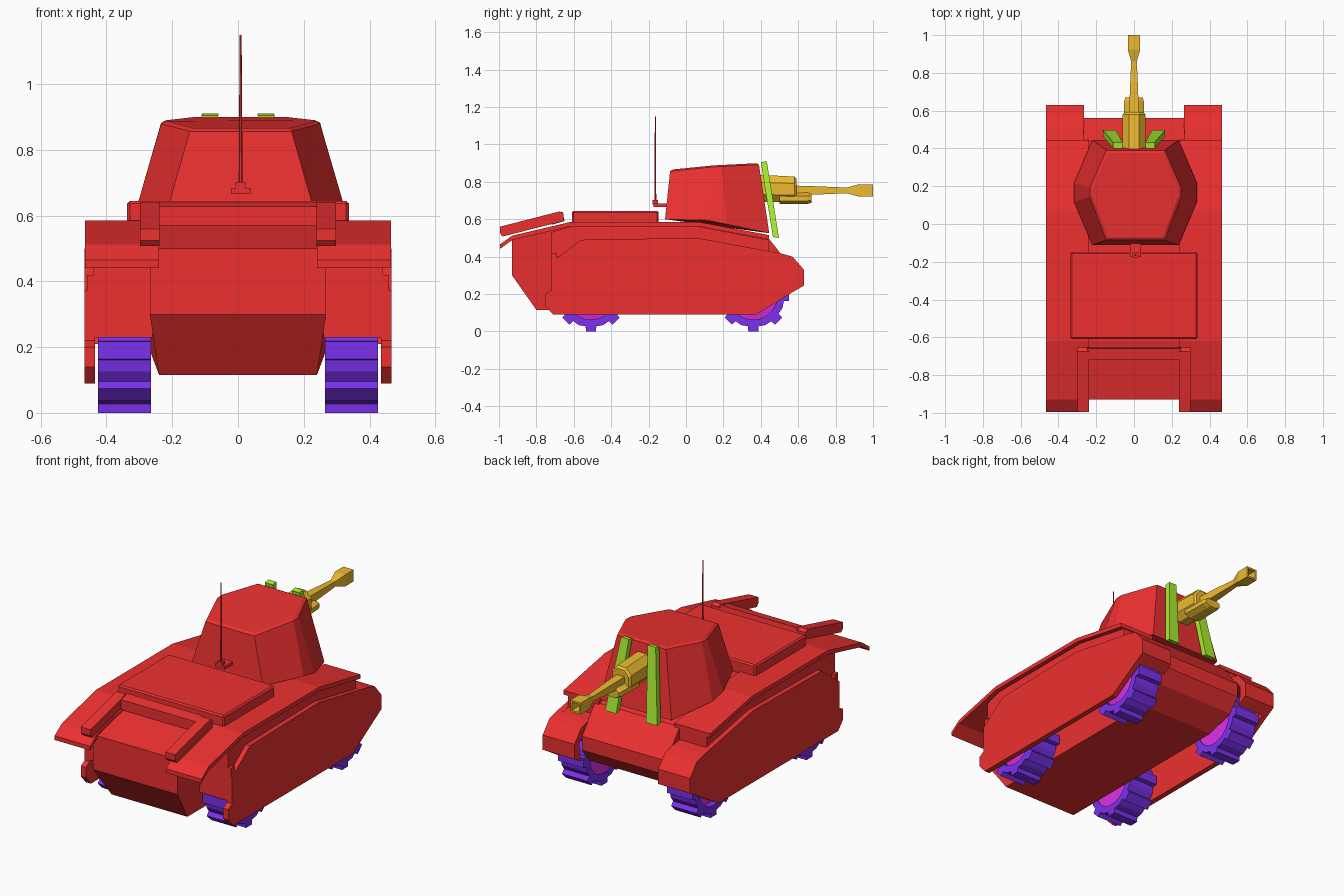
import bpy, bmesh
from math import sin, cos, pi, radians

if "Cube" in bpy.data.objects:
    bpy.data.objects.remove(bpy.data.objects["Cube"])


def material(name, rgb):
    m = bpy.data.materials.new(name)
    m.diffuse_color = (*rgb, 1)
    m.use_nodes = True
    m.node_tree.nodes["Principled BSDF"].inputs["Base Color"].default_value = m.diffuse_color
    return m


RED = material("red_paint", (0.85, 0.03, 0.03))
ORANGE = material("orange_paint", (0.85, 0.5, 0.03))
GREEN = material("green_paint", (0.4, 0.85, 0.03))
BLUE = material("blue_paint", (0.2, 0.03, 0.85))
MAGENTA = material("magenta_paint", (0.75, 0.03, 0.8))


def loft(name, rings, mat, mirror=False, closed=False):
    """Skin a row of equal-length point rings; cap the ends unless closed."""
    bm = bmesh.new()
    vs = [[bm.verts.new(p) for p in r] for r in rings]
    n = len(vs[0])
    pairs = list(zip(vs, vs[1:])) + ([(vs[-1], vs[0])] if closed else [])
    for a, b in pairs:
        for i in range(n):
            j = (i + 1) % n
            bm.faces.new((a[i], a[j], b[j], b[i]))
    if not closed:
        bm.faces.new(vs[0])
        bm.faces.new(vs[-1])
    bmesh.ops.recalc_face_normals(bm, faces=bm.faces)
    me = bpy.data.meshes.new(name)
    bm.to_mesh(me)
    bm.free()
    me.materials.append(mat)
    ob = bpy.data.objects.new(name, me)
    bpy.context.collection.objects.link(ob)
    if mirror:
        ob.modifiers.new("mirror", 'MIRROR')
    return ob


def prism(name, profile, x0, x1, mat=RED, mirror=False):
    """Extrude a (y, z) profile between two x positions."""
    return loft(name, [[(x, y, z) for y, z in profile] for x in (x0, x1)], mat, mirror)


def box(name, x0, x1, y0, y1, z0, z1, mat=RED, mirror=False):
    return prism(name, [(y0, z0), (y1, z0), (y1, z1), (y0, z1)], x0, x1, mat, mirror)


# Central hull, narrower along its bottom edge
hull = [(-0.93, 0.50), (-0.93, 0.30), (-0.80, 0.115), (0.36, 0.115), (0.50, 0.19),
        (0.56, 0.27), (0.56, 0.35), (0.505, 0.418), (0.44, 0.50), (0.07, 0.575), (-0.62, 0.575)]
loft("hull", [[(s * (0.24 if z < 0.15 else 0.268), y, z) for y, z in hull] for s in (-1, 1)], RED)

# Upper side bodies, deck wings, skirts, end walls and nose fenders
prism("side_body", [(-0.72, 0.40), (0.44, 0.40), (0.44, 0.49), (0.07, 0.56), (-0.62, 0.56),
                    (-0.72, 0.53)], 0.26, 0.44, mirror=True)
wing = [(-0.995, 0.465), (-0.93, 0.512), (-0.62, 0.585), (0.07, 0.585), (0.445, 0.515)]
prism("deck_wing", wing + [(y, z - 0.024) for y, z in reversed(wing)], 0.24, 0.465, mirror=True)
prism("side_skirt", [(-0.56, 0.49), (-0.72, 0.37), (-0.72, 0.22), (-0.755, 0.20), (-0.755, 0.14),
                     (-0.71, 0.09), (0.375, 0.09), (0.57, 0.21), (0.63, 0.245), (0.63, 0.33),
                     (0.57, 0.40), (0.505, 0.418), (0.06, 0.50)], 0.435, 0.467, mirror=True)
box("rear_wall", 0.26, 0.46, -0.72, -0.69, 0.23, 0.42, mirror=True)
prism("nose_fender", [(0.42, 0.43), (0.505, 0.418), (0.57, 0.40), (0.63, 0.33), (0.63, 0.245),
                      (0.57, 0.21), (0.585, 0.26), (0.585, 0.32), (0.55, 0.365), (0.42, 0.39)],
      0.265, 0.45, mirror=True)

# Engine cover with a small bevel
cover = box("engine_cover", -0.337, 0.337, -0.61, -0.147, 0.56, 0.645)
bev = cover.modifiers.new("bevel", 'BEVEL')
bev.width, bev.segments = 0.008, 1

# U-shaped rear frame, tilted along the sloping deck
prism("frame_leg", [(-0.98, 0.508), (-0.995, 0.525), (-0.995, 0.56), (-0.675, 0.642),
                    (-0.655, 0.63), (-0.655, 0.59)], 0.238, 0.298, mirror=True)
prism("frame_bar", [(-0.72, 0.57), (-0.72, 0.628), (-0.66, 0.64), (-0.65, 0.59)], -0.25, 0.25)

# Turret: eight-sided, base follows the deck, chamfered sloping roof
CX = 0.008


def octagon(corners):
    right = [(CX + x, y) for x, y in corners]
    return right + [(2 * CX - x, y) for x, y in reversed(right)]


def roof(y):
    return 0.865 + 0.1 * (y + 0.08) - 0.05 * max(0, y - 0.15)


base = octagon([(0.228, 0.445), (0.325, 0.217), (0.325, 0.117), (0.228, -0.112)])
top = octagon([(0.155, 0.39), (0.242, 0.19), (0.242, 0.145), (0.155, -0.085)])
inner = [(CX + (x - CX) * 0.94, 0.155 + (y - 0.155) * 0.94) for x, y in top]
loft("turret", [[(x, y, 0.60 - 0.21 * max(0, y - 0.09)) for x, y in base],
                [(x, y, roof(y) - 0.008) for x, y in top],
                [(x, y, roof(y)) for x, y in inner]], RED)

# Green guard bars either side of the gun
loft("guard_bar", [[(0.095, 0.465, 0.505), (0.165, 0.465, 0.505), (0.165, 0.497, 0.50), (0.095, 0.497, 0.50)],
                   [(0.06, 0.40, 0.905), (0.11, 0.40, 0.905), (0.11, 0.432, 0.91), (0.06, 0.432, 0.91)]],
     GREEN, mirror=True)


# Gun: octagonal mantlet, lower collar, square tapering barrel with hollow muzzle
def oct_ring(y, w, h, z):
    k = 0.45
    return [(a * w, y, z + b * h) for a, b in ((1, k), (k, 1), (-k, 1), (-1, k),
                                               (-1, -k), (-k, -1), (k, -1), (1, -k))]


def square_ring(y, r, z):
    return [(a * r, y, z + b * r) for a, b in ((1, 1), (-1, 1), (-1, -1), (1, -1))]


loft("gun_mantlet", [oct_ring(0.38, 0.062, 0.073, 0.765), oct_ring(0.58, 0.06, 0.068, 0.76),
                     oct_ring(0.592, 0.05, 0.058, 0.758)], ORANGE)
loft("gun_collar", [oct_ring(0.5, 0.055, 0.03, 0.712), oct_ring(0.65, 0.052, 0.03, 0.712),
                    oct_ring(0.67, 0.046, 0.025, 0.712)], ORANGE)
loft("gun_barrel", [square_ring(y, r, 0.754) for y, r in
                    ((0.57, 0.026), (0.70, 0.022), (0.86, 0.015), (0.925, 0.033), (1.0, 0.033),
                     (1.0, 0.023), (0.93, 0.02))], ORANGE)

# Aerial on a bracket behind the turret
box("aerial_bracket", CX - 0.03, CX + 0.03, -0.175, -0.08, 0.666, 0.684)
box("aerial_socket", CX - 0.015, CX + 0.015, -0.178, -0.15, 0.68, 0.702)
loft("aerial", [[(CX + r * cos(i * pi / 3), -0.164 + r * sin(i * pi / 3), z) for i in range(6)]
                for z, r in ((0.69, 0.006), (1.15, 0.003))], RED)


# Toothed wheels with recessed hubs
def circle(x, cy, cz, radii_angles):
    return [(x, cy + r * sin(a), cz - r * cos(a)) for r, a in radii_angles]


gear = []
for t in range(8):
    for r, deg in ((0.165, -10), (0.192, -8), (0.192, 8), (0.165, 10), (0.169, 22.5)):
        gear.append((r, t * pi / 4 + radians(deg)))
bore = [(0.128, a) for r, a in gear]
for label, cy in (("rear", -0.508), ("front", 0.36)):
    c = (cy, 0.19)
    loft(label + "_wheel", [circle(0.265, *c, gear), circle(0.426, *c, gear),
                            circle(0.426, *c, bore), circle(0.265, *c, bore)], BLUE, True, closed=True)
    disc = [(0.131, i * pi / 8) for i in range(16)]
    cap = [(0.05, a) for r, a in disc]
    loft(label + "_hub", [circle(0.27, *c, disc), circle(0.39, *c, disc), circle(0.41, *c, cap)],
         MAGENTA, True)
